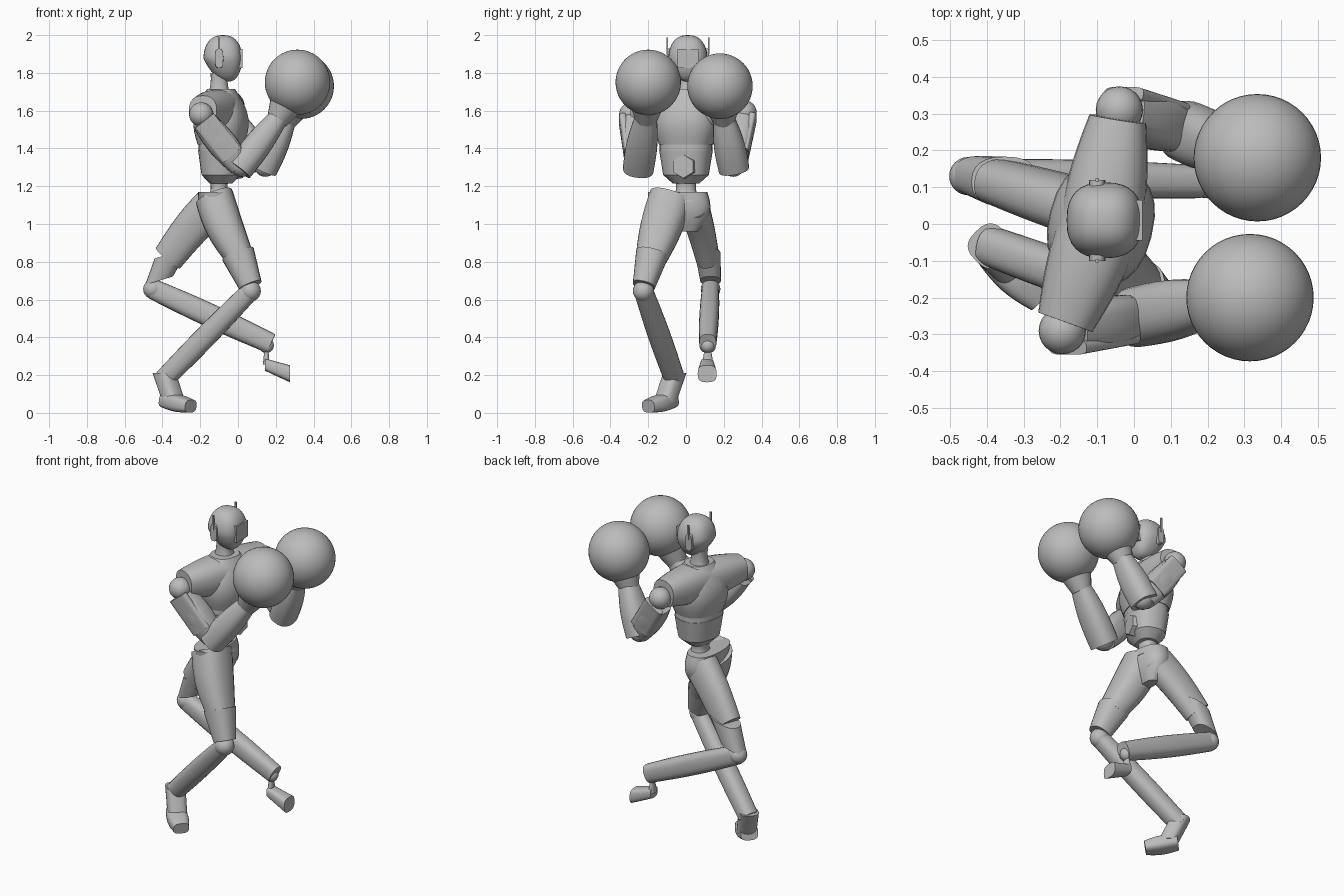
import bpy, bmesh, math
from mathutils import Vector

default_cube = bpy.data.objects.get("Cube")
if default_cube:
    bpy.data.objects.remove(default_cube, do_unlink=True)

tone = (0.5, 0.5, 0.5, 1)
grey = bpy.data.materials.new("plain grey")
grey.use_nodes = True
grey.diffuse_color = tone
grey.node_tree.nodes["Principled BSDF"].inputs["Base Color"].default_value = tone

ACROSS = Vector((0, 1, 0))
FORWARD = Vector((1, 0, 0))
UP = Vector((0, 0, 1))
TWIST = ACROSS + FORWARD / 4


def finish(name, bm, angle=35):
    bmesh.ops.recalc_face_normals(bm, faces=bm.faces)
    mesh = bpy.data.meshes.new(name)
    bm.to_mesh(mesh)
    bm.free()
    mesh.materials.append(grey)
    part = bpy.data.objects.new(name, mesh)
    bpy.context.collection.objects.link(part)
    bpy.ops.object.select_all(action='DESELECT')
    part.select_set(True)
    bpy.context.view_layer.objects.active = part
    bpy.ops.object.shade_smooth_by_angle(angle=math.radians(angle))


def rounded(value, power):
    return math.copysign(abs(value) ** (2 / power), value)


def limb(name, start, end, first, last, depth=1, bulge=0, power=2.4,
         side=ACROSS, axis=None, bend=Vector(), sides=24, steps=8):
    """Tapered squarish tube; first and last are half widths along side."""
    bm = bmesh.new()
    start, end = Vector(start), Vector(end)
    normal = (axis or end - start).normalized()
    wide = (side - normal * normal.dot(side)).normalized()
    deep = normal.cross(wide) * depth
    rings = []
    for step in range(steps + 1):
        f = step / steps
        arch = math.sin(math.pi * f)
        size = first + (last - first) * f + bulge * arch
        centre = start.lerp(end, f) + bend * arch
        ring = []
        for k in range(sides):
            angle = math.tau * k / sides
            u = rounded(math.cos(angle), power)
            v = rounded(math.sin(angle), power)
            ring.append(bm.verts.new(centre + (wide * u + deep * v) * size))
        rings.append(ring)
    for lower, upper in zip(rings, rings[1:]):
        for k in range(sides):
            bm.faces.new((lower[k - 1], lower[k], upper[k], upper[k - 1]))
    bm.faces.new(rings[0])
    bm.faces.new(rings[-1])
    finish(name, bm)


def ball(name, centre, radius, segments=24):
    bm = bmesh.new()
    bmesh.ops.create_uvsphere(bm, u_segments=segments, v_segments=segments // 2, radius=radius)
    bmesh.ops.translate(bm, verts=bm.verts, vec=centre)
    finish(name, bm, angle=60)


def box(name, centre, size):
    bm = bmesh.new()
    bmesh.ops.create_cube(bm, size=1)
    bmesh.ops.scale(bm, verts=bm.verts, vec=size)
    bmesh.ops.translate(bm, verts=bm.verts, vec=centre)
    finish(name, bm)


def head(name, centre, half_width, half_height):
    """Egg with a boxy cranium, a flat face and a jaw drawn forward."""
    bm = bmesh.new()
    bmesh.ops.create_uvsphere(bm, u_segments=32, v_segments=20, radius=1)
    for vert in bm.verts:
        height = vert.co.z
        spread = max(0, 1 - height * height) ** 0.4
        around = vert.co.xy.normalized()
        jaw = max(0, -height) / 4
        x = min(rounded(around.x, 2.5) * spread, 0.95) * (1 - jaw) + jaw
        y = rounded(around.y, 2.5) * spread * (1 - jaw)
        vert.co = centre + Vector((x * half_width, y * half_width, height * half_height))
    finish(name, bm, angle=50)


# Head, visor and neck
skull = Vector((-0.08, 0.01, 1.877))
head("head", skull, 0.103, 0.123)
box("visor", skull + FORWARD * 0.08, (0.045, 0.11, 0.1))
limb("neck", (-0.1, 0.01, 1.66), (-0.1, 0.01, 1.8), 0.07, 0.045, bulge=-0.01)

# Ear pods with short aerials
for label, sign in (("left", 1), ("right", -1)):
    ear = skull + ACROSS * sign * 0.11 - FORWARD * 0.02
    limb(label + "_ear_pod", skull - FORWARD * 0.02, ear, 0.025, 0.022,
         depth=2.3, side=FORWARD, power=3)
    box(label + "_aerial", ear + UP * 0.065, (0.01, 0.008, 0.09))

# Twisted torso
core = Vector((-0.09, 0, 1.4))
limb("chest", core + UP * 0.02, core + UP * 0.315, 0.142, 0.085, depth=0.84,
     bulge=0.052, side=TWIST)
limb("midriff_band", core - UP * 0.02, core + UP * 0.03, 0.138, 0.138, depth=0.83, side=TWIST)
limb("abdomen", core - UP * 0.14, core - UP * 0.01, 0.12, 0.141, depth=0.83, side=TWIST)
limb("abdomen_base", core - UP * 0.185, core - UP * 0.14, 0.07, 0.12, depth=0.83, side=TWIST)
limb("belly_hexagon", (-0.03, 0, 1.305), (0.025, -0.015, 1.305), 0.07, 0.062,
     power=2, side=UP, sides=6)
limb("waist", (-0.1, 0, 1.12), (-0.1, 0, 1.25), 0.08, 0.065, depth=0.85, bulge=-0.02)

# Arms raised in guard, from shoulder to glove
arms = (("right", -1, (-0.195, -0.29, 1.58), (0.02, -0.25, 1.31),
         (0.22, -0.21, 1.57), (0.315, -0.2, 1.75)),
        ("left", 1, (-0.04, 0.31, 1.59), (0.145, 0.25, 1.31),
         (0.26, 0.2, 1.56), (0.335, 0.18, 1.73)))
for label, sign, *joints in arms:
    shoulder, elbow, wrist, glove = map(Vector, joints)
    yoke = core + UP * 0.2
    limb(label + "_sleeve", yoke, yoke.lerp(shoulder, 0.92) + UP * 0.02, 0.115, 0.078,
         depth=1, bulge=0.008, side=UP)
    ball(label + "_shoulder", shoulder, 0.064)
    ball(label + "_elbow", elbow, 0.06)
    limb(label + "_upper_arm", shoulder.lerp(elbow, 0.15) - FORWARD * 0.015, elbow - FORWARD * 0.01,
         0.06, 0.055, depth=1.1, bulge=0.014, power=3)
    outward = ACROSS * sign * 0.05 - FORWARD * 0.01
    limb(label + "_arm_guard", shoulder.lerp(elbow, 0.12) + outward,
         shoulder.lerp(elbow, 0.8) + outward, 0.02, 0.02, depth=3.2, power=4)
    limb(label + "_forearm", elbow.lerp(wrist, -0.08), wrist, 0.082, 0.056,
         depth=0.9, bulge=0.012)
    limb(label + "_glove_cuff", wrist.lerp(glove, -0.15), wrist.lerp(glove, 0.5),
         0.056, 0.1, power=2)
    ball(label + "_boxing_glove", glove, 0.173, segments=48)

# Trousers with flared knee cuffs
limb("hips", (-0.11, 0, 0.96), (-0.125, -0.045, 1.17), 0.06, 0.157, depth=0.55,
     bulge=0.04, axis=UP)
limb("right_thigh", (-0.125, -0.08, 1.14), (0.01, -0.185, 0.82), 0.115, 0.083,
     depth=0.9, bulge=0.012, bend=FORWARD * -0.012)
limb("right_knee_cuff", (0, -0.18, 0.84), (0.066, -0.223, 0.675), 0.086, 0.06,
     depth=1.04)
limb("left_thigh", (-0.13, 0.04, 1.1), (-0.37, 0.115, 0.82), 0.078, 0.062,
     depth=1.35, bulge=0.002, bend=UP * 0.015)
limb("left_knee_cuff", (-0.35, 0.115, 0.845), (-0.418, 0.13, 0.7), 0.068, 0.055,
     depth=1.4, axis=FORWARD * 0.3 - UP)

# Lower legs
right_knee, right_heel = Vector((0.065, -0.225, 0.645)), Vector((-0.39, -0.06, 0.18))
left_knee, left_cuff = Vector((-0.45, 0.13, 0.655)), Vector((0.175, 0.115, 0.367))
ball("right_knee", right_knee, 0.056)
ball("left_knee", left_knee, 0.052)
limb("right_shin", right_knee, right_heel, 0.05, 0.054, bulge=0.006)
limb("left_shin", left_knee, left_cuff, 0.045, 0.045, depth=1.2, bulge=0.007, power=2.6)

# Shoes
sole_side = FORWARD + ACROSS
limb("right_ankle", right_heel + UP * 0.03, (-0.34, -0.11, 0.06), 0.056, 0.055,
     side=sole_side, axis=UP, power=2.8)
limb("right_shoe", (-0.385, -0.075, 0.066), (-0.25, -0.2, 0.035), 0.05, 0.045,
     depth=0.75, bulge=0.012, side=sole_side, power=3)
ankle = left_cuff - FORWARD * 0.025 - UP * 0.01
ball("left_ankle", ankle, 0.04)
limb("left_ankle_link", ankle, ankle - UP * 0.1, 0.014, 0.03, depth=0.6)
limb("left_shoe", (0.142, 0.112, 0.256), (0.275, 0.112, 0.207), 0.036, 0.05,
     depth=0.9, power=3, axis=FORWARD)
